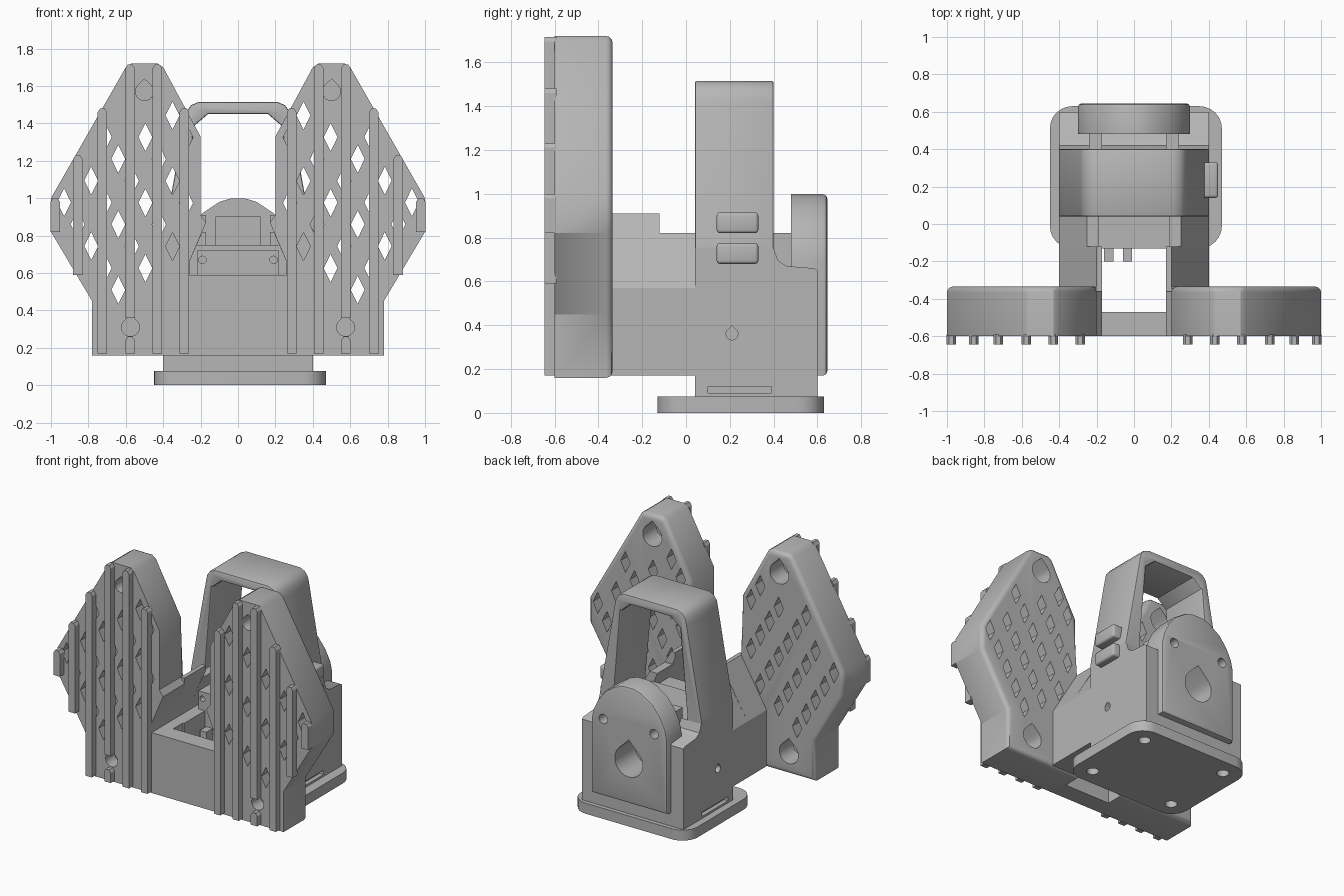
import bpy, bmesh, math
from mathutils import Vector

if "Cube" in bpy.data.objects:
    bpy.data.objects.remove(bpy.data.objects["Cube"])

grey = bpy.data.materials.new("plain grey")
grey.diffuse_color = (0.47, 0.47, 0.47, 1)
grey.use_nodes = True
grey.node_tree.nodes["Principled BSDF"].inputs["Base Color"].default_value = grey.diffuse_color


def place(axis, a, b, c):
    # a, b lie in the profile plane, c runs along the extrusion axis
    return {'x': (c, a, b), 'y': (a, c, b), 'z': (a, b, c)}[axis]


def add_prism(bm, pts, axis, lo, hi):
    bot = [bm.verts.new(place(axis, a, b, lo)) for a, b in pts]
    top = [bm.verts.new(place(axis, a, b, hi)) for a, b in pts]
    n = len(pts)
    bm.faces.new(bot)
    bm.faces.new(top)
    for i in range(n):
        bm.faces.new((bot[i], bot[(i + 1) % n], top[(i + 1) % n], top[i]))


def finish(name, bm):
    bmesh.ops.recalc_face_normals(bm, faces=bm.faces[:])
    me = bpy.data.meshes.new(name)
    bm.to_mesh(me)
    bm.free()
    me.materials.append(grey)
    ob = bpy.data.objects.new(name, me)
    bpy.context.collection.objects.link(ob)
    return ob


def prism(name, pts, axis, lo, hi, bevel=0, pick=lambda m: True, seg=3):
    bm = bmesh.new()
    add_prism(bm, pts, axis, lo, hi)
    bmesh.ops.recalc_face_normals(bm, faces=bm.faces[:])
    if bevel:
        es = [e for e in bm.edges if pick((e.verts[0].co + e.verts[1].co) / 2)]
        bmesh.ops.bevel(bm, geom=es, offset=bevel, segments=seg, profile=0.5,
                        affect='EDGES', clamp_overlap=True)
    return finish(name, bm)


def rect(a0, a1, b0, b1):
    return [(a0, b0), (a1, b0), (a1, b1), (a0, b1)]


def mirrored(half):
    return half + [(-a, b) for a, b in reversed(half) if abs(a) > 1e-6]


def circle(x, z, r, n=24):
    return [(x + r * math.cos(2 * math.pi * i / n), z + r * math.sin(2 * math.pi * i / n)) for i in range(n)]


def teardrop(x, z, r, n=16):
    # round below, pointed on top
    arc = [math.radians(135 + 270 * i / n) for i in range(n + 1)]
    return [(x + r * math.cos(t), z + r * math.sin(t)) for t in arc] + [(x, z + r * 1.4)]


def cut(ob, prisms):
    bm = bmesh.new()
    for p in prisms:
        add_prism(bm, *p)
    c = finish(ob.name + "_cutter", bm)
    c.hide_render = True
    c.hide_viewport = False
    m = ob.modifiers.new("cut", 'BOOLEAN')
    m.operation, m.solver, m.object = 'DIFFERENCE', 'EXACT', c
    bpy.context.view_layer.objects.active = ob
    bpy.ops.object.modifier_apply(modifier=m.name)
    bpy.data.objects.remove(c)


def clearance(p, poly):
    # signed distance to a polygon border, positive inside
    inside, best = False, 9
    for i in range(len(poly)):
        a, b = Vector(poly[i]), Vector(poly[(i + 1) % len(poly)])
        t = max(0, min(1, (p - a).dot(b - a) / (b - a).length_squared))
        best = min(best, (p - a - (b - a) * t).length)
        if (a.y > p.y) != (b.y > p.y) and p.x < a.x + (p.y - a.y) * (b.x - a.x) / (b.y - a.y):
            inside = not inside
    return best if inside else -best


# base plate with screw holes
base = prism("base_plate", rect(-0.45, 0.47, -0.13, 0.63), 'z', 0, 0.075, 0.12,
             lambda m: abs(m.z - 0.0375) < 0.01, 6)
cut(base, [(circle(x, y, 0.04), 'z', -0.02, 0.07) for x in (-0.32, 0.34) for y in (-0.01, 0.51)])

# main body block, with side holes and grooves
body = prism("body", [(0.04, 0.075), (0.6, 0.075), (0.6, 0.65), (0.585, 0.66), (0.46, 0.67),
                      (0.42, 0.695), (0.4, 0.75), (0.04, 0.75)], 'x', -0.4, 0.4)
cut(body, [p for s in (-1, 1) for p in (
    (teardrop(0.21, 0.36, 0.027), 'x', s * 0.25, s * 0.45),
    (rect(0.1, 0.39, 0.09, 0.12), 'x', s * 0.37, s * 0.45))]
    + [(teardrop(0, 0.47, 0.11), 'y', 0.42, 0.7)])

# carrying handle: tapered arch
outer = [(0.4, 0.7), (0.4, 0.78), (0.285, 1.42), (0.275, 1.465), (0.25, 1.498), (0.21, 1.515)]
inner = [(0.16, 1.45), (0.23, 1.39), (0.29, 0.8), (0.29, 0.7)]
half = outer + [(-a, b) for a, b in reversed(outer)]
prism("handle", half + [(-a, b) for a, b in reversed(inner)] + inner, 'y', 0.04, 0.40, 0.012,
      lambda m: m.z > 0.79 and (abs(m.y - 0.04) < 0.01 or abs(m.y - 0.4) < 0.01), 2)

# rear plate with arched top
arch = mirrored([(0.3, 0.17), (0.3, 0.7), (0.285, 0.77), (0.245, 0.85), (0.19, 0.92),
                 (0.1, 0.98), (0.04, 0.998)])
rear = prism("rear_plate", arch, 'y', 0.48, 0.645, 0.02, lambda m: m.y > 0.64, 2)
cut(rear, [(teardrop(0, 0.47, 0.11), 'y', 0.4, 0.7)]
    + [(circle(s * 0.2, 0.72, 0.033), 'y', 0.53, 0.7) for s in (-1, 1)]
    + [(rect(-0.12, 0.12, 0.74, 0.9), 'y', 0.46, 0.51)])

# motor tongue in front of the body, with two holes and small clips
tongue = prism("tongue", rect(-0.22, 0.22, 0.17, 0.72), 'y', -0.13, 0.06)
cut(tongue, [(circle(s * 0.19, 0.67, 0.02, 12), 'y', -0.2, -0.08) for s in (-1, 1)])
for x in (-0.16, -0.06):
    prism("clip", rect(x, x + 0.05, 0.38, 0.48), 'y', -0.2, -0.12)

# side buttons
for z in (0.68, 0.82):
    prism("side_button", rect(0.14, 0.33, z, z + 0.095), 'x', 0.34, 0.45, 0.015)

# front wall joining both panels
prism("front_wall", rect(-0.2, 0.2, 0.16, 0.59), 'y', -0.6, -0.47)

for s, side in ((-1, "left"), (1, "right")):
    def flip(pts):
        return [(s * a, b) for a, b in pts]

    # arm from panel to body
    low = [(0.26, 0.66), (0.26, 0.59), (0.17, 0.59), (0.17, 0.17), (0.4, 0.17), (0.4, 0.57)]
    prism(side + "_arm", flip(low + [(0.2, 0.91), (0.17, 0.91), (0.17, 0.87)]), 'y', -0.36, -0.12)
    prism(side + "_arm_end", flip(low + [(0.25, 0.82), (0.19, 0.82)]), 'y', -0.13, 0.05)

    # cheek beside the motor pocket
    prism(side + "_cheek", flip(rect(0.17, 0.24, 0.6, 0.82)), 'y', 0.38, 0.5)

    # perforated panel
    shape = [(0.18, 0.16), (0.78, 0.16), (0.78, 0.45), (1.0, 0.82), (1.0, 1.0), (0.6, 1.70), (0.57, 1.72),
             (0.43, 1.72), (0.4, 1.70), (0.2, 1.33), (0.2, 0.91), (0.17, 0.87), (0.26, 0.66), (0.26, 0.59),
             (0.18, 0.59)]
    panel = prism(side + "_panel", flip(shape), 'y', -0.6, -0.335, 0.03,
                  lambda m: m.y > -0.34 and not (abs(m.x) < 0.27 and m.z < 0.9), 3)
    holes = [(0.5, 1.57), (0.575, 0.31)]
    cuts = []
    for k in range(-6, 5):
        for n in range(-5, 6):
            p = Vector((0.64 + 0.0725 * k, 0.86 + 0.35 * n + 0.117 * k))
            clear = all((p - Vector(h)).length > 0.165 for h in holes)
            if clear and clearance(p, shape) > 0.062 and not (p.x < 0.45 and p.y < 0.65):
                w, h = 0.037, 0.075
                d = [(p.x + w, p.y), (p.x, p.y + h), (p.x - w, p.y), (p.x, p.y - h)]
                cuts.append((flip(d), 'y', -0.7, -0.3))
    for x, z in holes:
        cuts.append((flip(teardrop(x, z, 0.048)), 'y', -0.7, -0.45))
        cuts.append((flip(teardrop(x, z, 0.075)), 'y', -0.5, -0.3))
    cut(panel, cuts)

    # vertical ridges on the panel front
    for x, z0, z1 in ((0.977, 0.82, 1.0), (0.857, 0.59, 1.23), (0.725, 0.17, 1.48),
                      (0.577, 0.17, 1.715), (0.432, 0.17, 1.715), (0.287, 0.17, 1.48)):
        for a, b in ((z0, 0.26), (0.36, z1)) if x == 0.577 else ((z0, z1),):
            pts = [(x - 0.025, a), (x + 0.025, a), (x + 0.025, b - 0.02), (x + 0.012, b),
                   (x - 0.012, b), (x - 0.025, b - 0.02)]
            prism(side + "_ridge", flip(pts), 'y', -0.645, -0.59)

# keep edges sharp, round parts smooth
for ob in bpy.context.scene.objects:
    ob.select_set(True)
    bpy.context.view_layer.objects.active = ob
bpy.ops.object.shade_smooth_by_angle(angle=math.radians(30))
